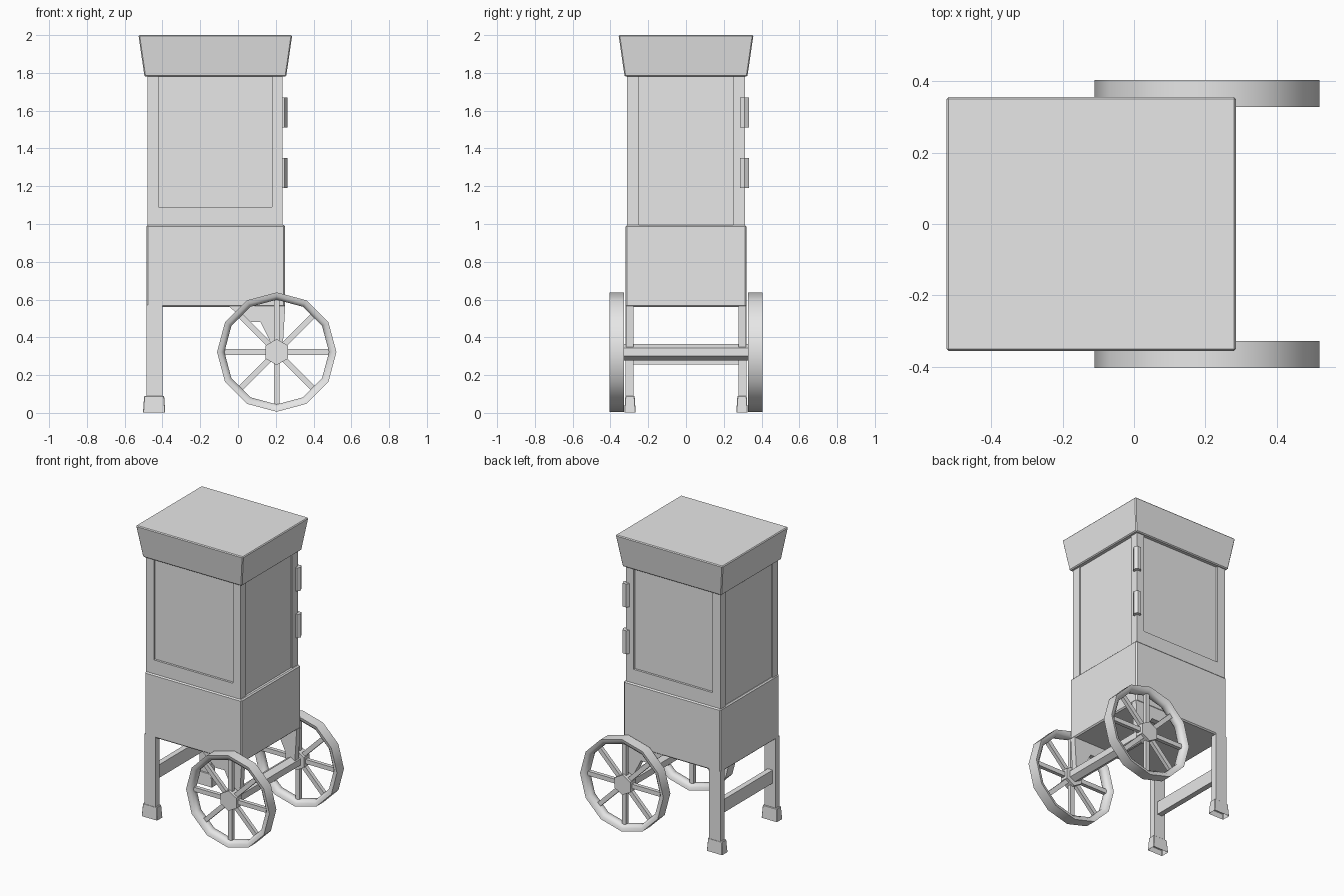
import bpy, bmesh, math
from mathutils import Matrix, Vector

if "Cube" in bpy.data.objects:
    bpy.data.objects.remove(bpy.data.objects["Cube"])

grey = bpy.data.materials.new("plain_grey")
grey.use_nodes = True
grey.diffuse_color = (0.8, 0.8, 0.8, 1)
grey.node_tree.nodes["Principled BSDF"].inputs["Base Color"].default_value = (0.8, 0.8, 0.8, 1)


def finish(name, bm, bevel=0, smooth=None):
    bmesh.ops.recalc_face_normals(bm, faces=bm.faces)
    mesh = bpy.data.meshes.new(name)
    bm.to_mesh(mesh)
    bm.free()
    mesh.materials.append(grey)
    ob = bpy.data.objects.new(name, mesh)
    bpy.context.collection.objects.link(ob)
    if bevel:
        mod = ob.modifiers.new("Bevel", "BEVEL")
        mod.width = bevel
        mod.segments = 1
    if smooth:
        bpy.ops.object.select_all(action="DESELECT")
        ob.select_set(True)
        bpy.context.view_layer.objects.active = ob
        bpy.ops.object.shade_smooth_by_angle(angle=math.radians(smooth))
    return ob


def add_box(bm, x, y, z, flare=0):
    """Box from ranges; flare widens the top (or narrows it if negative)."""
    verts = bmesh.ops.create_cube(bm, size=1)["verts"]
    for v in verts:
        up = v.co.z > 0
        for i, rng in enumerate((x, y, z)):
            high = v.co[i] > 0
            extra = flare * (1 if high else -1) if up and i < 2 else 0
            v.co[i] = max(rng) + extra if high else min(rng) + extra
    return verts


def box(name, x, y, z, flare=0, bevel=0):
    bm = bmesh.new()
    add_box(bm, x, y, z, flare)
    return finish(name, bm, bevel)


def cylinder(name, sides, radius, depth, centre, rot):
    bm = bmesh.new()
    bmesh.ops.create_cone(bm, cap_ends=True, segments=sides, radius1=radius, radius2=radius,
                          depth=depth, matrix=Matrix.Translation(centre) @ rot)
    return finish(name, bm, smooth=35)


# Lower cabinet, glazed upper cabinet and flared roof
box("lower_cabinet", (-0.485, 0.25), (-0.32, 0.32), (0.56, 0.995), bevel=0.008)
box("glass_case", (-0.472, 0.227), (-0.297, 0.297), (0.98, 1.785))
box("roof", (-0.495, 0.255), (-0.325, 0.325), (1.78, 2.0), flare=0.032, bevel=0.006)
for side, s in (("front", -1), ("back", 1)):
    box(side + "_right_post", (-0.48, -0.42), (s * 0.25, s * 0.312), (0.98, 1.785))
    box(side + "_left_post", (0.18, 0.236), (s * 0.25, s * 0.312), (0.98, 1.785))
    box(side + "_bottom_rail", (-0.42, 0.18), (s * 0.28, s * 0.312), (0.98, 1.09))

# Hinges on the back corner
for name, z in (("lower_hinge", 1.27), ("upper_hinge", 1.59)):
    cylinder(name, 6, 0.027, 0.16, (0.234, 0.309, z), Matrix.Rotation(math.pi / 6, 4, "Z"))

# Legs, hollow feet and the bar between them
for side, s in (("front", -1), ("back", 1)):
    box(side + "_leg", (-0.485, -0.4), (s * 0.278, s * 0.32), (0.04, 0.57))
    bm = bmesh.new()
    verts = add_box(bm, (-0.503, -0.385), (s * 0.266, s * 0.327), (0, 0.09), flare=-0.006)
    bottom = [f for f in bm.faces if all(v.co.z < 0.01 for v in f.verts)]
    inner = bmesh.ops.inset_region(bm, faces=bottom, thickness=0.008)
    bmesh.ops.translate(bm, verts=bottom[0].verts, vec=(0, 0, 0.04))
    finish(side + "_foot", bm, bevel=0.003)
box("leg_crossbar", (-0.462, -0.425), (-0.28, 0.28), (0.255, 0.345))

# Brackets carrying the axle
profile = [(-0.05, 0.565), (0.05, 0.48), (0.12, 0.48), (0.165, 0.39),
           (0.165, 0.32), (0.235, 0.32), (0.25, 0.565)]
for side, s in (("front", -1), ("back", 1)):
    bm = bmesh.new()
    face = bm.faces.new([bm.verts.new((x, s * 0.278, z)) for x, z in profile])
    ext = bmesh.ops.extrude_face_region(bm, geom=[face])["geom"]
    bmesh.ops.translate(bm, verts=[v for v in ext if isinstance(v, bmesh.types.BMVert)],
                        vec=(0, s * 0.04, 0))
    finish(side + "_axle_bracket", bm)

# Axle and spoked wheels
AXLE_X, AXLE_Z, TILT = 0.205, 0.322, Matrix.Rotation(math.pi / 2, 4, "X")
cylinder("axle", 6, 0.044, 0.66, (AXLE_X, 0, AXLE_Z), TILT)

rim_profile = [(0.316, -0.038), (0.316, 0.038), (0.295, 0.034), (0.277, 0.016),
               (0.277, -0.016), (0.295, -0.034)]
for side, s in (("front", -1), ("back", 1)):
    centre = Vector((AXLE_X, s * 0.366, AXLE_Z))
    bm = bmesh.new()
    rings = []
    for k in range(12):
        a = k * math.tau / 12
        rings.append([bm.verts.new(centre + Vector((r * math.cos(a), y, r * math.sin(a))))
                      for r, y in rim_profile])
    n = len(rim_profile)
    for k in range(12):
        a, b = rings[k], rings[(k + 1) % 12]
        for j in range(n):
            bm.faces.new((a[j], a[(j + 1) % n], b[(j + 1) % n], b[j]))
    finish(side + "_wheel_rim", bm, smooth=50)

    bm = bmesh.new()
    for k in range(8):
        verts = add_box(bm, (0.03, 0.285), (-0.013, 0.013), (-0.015, 0.015))
        turn = Matrix.Translation(centre) @ Matrix.Rotation(k * math.tau / 8, 4, "Y")
        bmesh.ops.transform(bm, matrix=turn, verts=verts)
    finish(side + "_wheel_spokes", bm)
    cylinder(side + "_wheel_hub", 6, 0.069, 0.06, centre, TILT)
